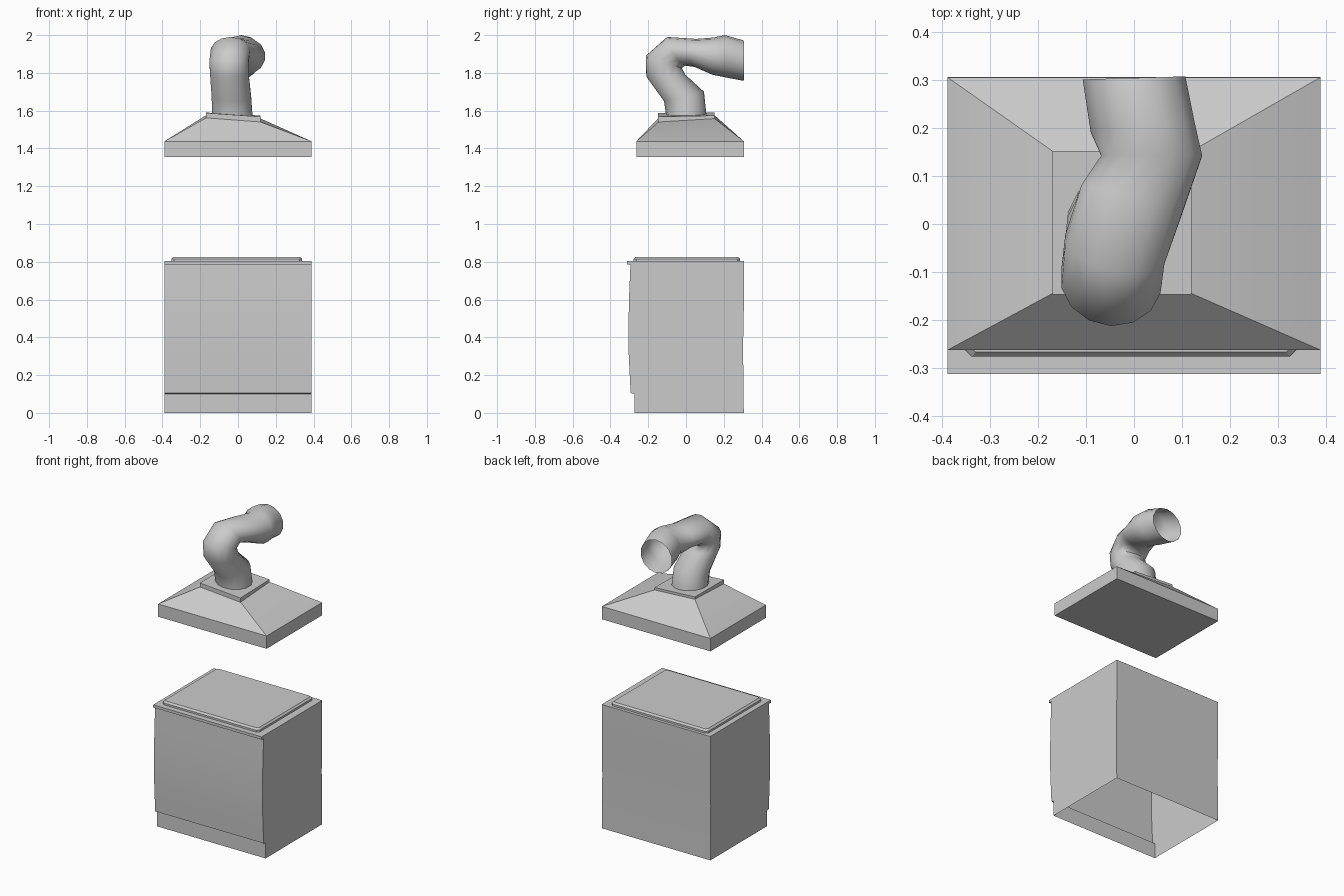
import bpy, bmesh, math

if "Cube" in bpy.data.objects:
    bpy.data.objects.remove(bpy.data.objects["Cube"])


def make(name, verts, faces, angle=35):
    me = bpy.data.meshes.new(name)
    me.from_pydata(verts, [], faces)
    bm = bmesh.new()
    bm.from_mesh(me)
    bmesh.ops.recalc_face_normals(bm, faces=bm.faces[:])
    bm.to_mesh(me)
    bm.free()
    ob = bpy.data.objects.new(name, me)
    bpy.context.collection.objects.link(ob)
    bpy.ops.object.select_all(action='DESELECT')
    ob.select_set(True)
    bpy.context.view_layer.objects.active = ob
    bpy.ops.object.shade_smooth_by_angle(angle=math.radians(angle))
    return ob


def loft(name, rings, bottom=True, top=True, angle=35):
    n = len(rings[0])
    verts = [p for r in rings for p in r]
    faces = [(i * n + j, i * n + (j + 1) % n, (i + 1) * n + (j + 1) % n, (i + 1) * n + j)
             for i in range(len(rings) - 1) for j in range(n)]
    if bottom:
        faces.append(tuple(reversed(range(n))))
    if top:
        faces.append(tuple(range(len(verts) - n, len(verts))))
    return make(name, verts, faces, angle)


def rect(x0, x1, y0, y1, z):
    zs = z if isinstance(z, tuple) else (z,) * 4
    return [(x0, y0, zs[0]), (x1, y0, zs[1]), (x1, y1, zs[2]), (x0, y1, zs[3])]


def chamfered(x0, x1, y0, y1, z, c):
    return [(x0 + c, y0, z), (x1 - c, y0, z), (x1, y0 + c, z), (x1, y1 - c, z),
            (x1 - c, y1, z), (x0 + c, y1, z), (x0, y1 - c, z), (x0, y0 + c, z)]


# Stove cabinet: side profile (y, z) with toe kick, bulged door and counter lip; bottom open
profile = [(-.273, 0), (-.273, .10), (-.293, .105), (-.303, .30), (-.305, .42), (-.302, .60),
           (-.294, .785), (-.313, .785), (-.313, .803), (.307, .803), (.307, .60),
           (.302, .35), (.306, 0)]
n = len(profile)
verts = [(x, y, z) for x in (-.389, .389) for y, z in profile]
faces = [(i, i + 1, i + 1 + n, i + n) for i in range(n - 1)]
faces += [tuple(range(n)), tuple(range(n, 2 * n))]
make("stove_cabinet", verts, faces, 30)

# Raised cooktop plate
loft("cooktop", [chamfered(-.353, .34, -.277, .287, .802, .015),
                 chamfered(-.353, .34, -.277, .287, .815, .015),
                 chamfered(-.343, .33, -.267, .277, .826, .012)], bottom=False, angle=25)

# Extractor hood: rim and sloped canopy with a slightly tilted top
tilt = (1.562, 1.540, 1.558, 1.575)
loft("hood_canopy", [rect(-.389, .389, -.263, .306, 1.355),
                     rect(-.389, .389, -.263, .306, 1.438),
                     rect(-.17, .12, -.145, .152, tilt)], angle=40)

# Collar plate on the canopy
loft("hood_collar", [rect(-.17, .12, -.147, .152, tilt),
                     rect(-.17, .12, -.147, .152, (1.588, 1.568, 1.574, 1.59))])

# Bent flue pipe: outer (y, z), inner (y, z), centre x, half width, sideways skew
bends = [
    ((-.105, 1.572), (.11, 1.562), -.03, .11, 0),
    ((-.116, 1.65), (.095, 1.70), -.035, .107, 0),
    ((-.21, 1.78), (-.003, 1.79), -.045, .105, 0),
    ((-.213, 1.89), (-.022, 1.825), -.048, .106, -.05),
    ((-.10, 1.99), (-.005, 1.838), -.040, .106, -.2),
    ((.055, 1.98), (.045, 1.832), -.005, .107, -.3),
    ((.145, 1.987), (.14, 1.79), .037, .108, 0),
    ((.205, 2.0), (.20, 1.778), .018, .111, .1),
    ((.305, 1.972), (.305, 1.758), 0, .11, .03),
]
sides = 14
pipe = []
for (oy, oz), (iy, iz), cx, rx, skew in bends:
    ring = []
    for k in range(sides):
        a = 2 * math.pi * k / sides
        s, c = math.sin(a), math.cos(a)
        ring.append((cx + rx * s,
                     (oy + iy) / 2 + (oy - iy) / 2 * c + skew * rx * s,
                     (oz + iz) / 2 + (oz - iz) / 2 * c))
    pipe.append(ring)
loft("flue_pipe", pipe, bottom=False, top=False, angle=60)
